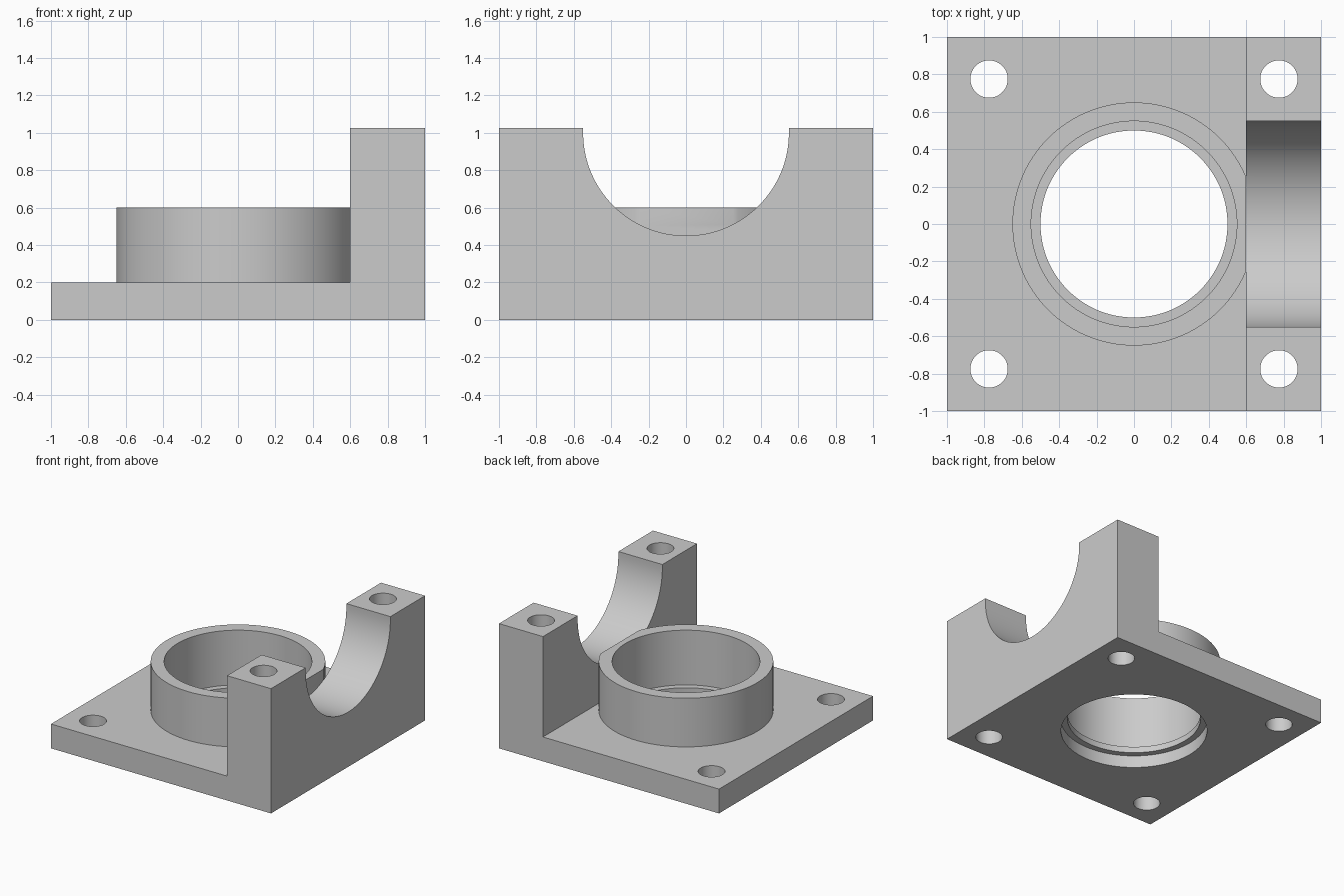
import bpy, bmesh, math
from mathutils import Matrix

cube = bpy.data.objects.get("Cube")
if cube:
    bpy.data.objects.remove(cube, do_unlink=True)

HOLE = 0.775          # bolt hole offset from centre
HEIGHT = 1.025        # overall height
BLOCK_X = 0.6         # inner face of the saddle block

grey = bpy.data.materials.new("plain grey")
grey.use_nodes = True
colour = (0.6, 0.6, 0.6, 1)
grey.diffuse_color = colour
grey.node_tree.nodes["Principled BSDF"].inputs["Base Color"].default_value = colour


def add_object(name, bm):
    bmesh.ops.recalc_face_normals(bm, faces=bm.faces)
    mesh = bpy.data.meshes.new(name)
    bm.to_mesh(mesh)
    bm.free()
    mesh.materials.append(grey)
    obj = bpy.data.objects.new(name, mesh)
    bpy.context.collection.objects.link(obj)
    return obj


def prism(name, points, offset):
    """Extrude a closed outline along the offset vector."""
    bm = bmesh.new()
    face = bm.faces.new([bm.verts.new(p) for p in points])
    out = bmesh.ops.extrude_face_region(bm, geom=[face], use_keep_orig=True)
    verts = [v for v in out["geom"] if isinstance(v, bmesh.types.BMVert)]
    bmesh.ops.translate(bm, verts=verts, vec=offset)
    return add_object(name, bm)


def cylinder(name, radius, bottom, top, x=0, y=0, sides=128):
    bm = bmesh.new()
    bmesh.ops.create_cone(bm, cap_ends=True, segments=sides, radius1=radius,
                          radius2=radius, depth=top - bottom,
                          matrix=Matrix.Translation((x, y, (top + bottom) / 2)))
    return add_object(name, bm)


def combine(body, tool, operation):
    tool.hide_render = True
    mod = body.modifiers.new(operation.lower(), "BOOLEAN")
    mod.operation = operation
    mod.solver = "EXACT"
    mod.object = tool
    bpy.context.view_layer.objects.active = body
    bpy.ops.object.modifier_apply(modifier=mod.name)
    bpy.data.objects.remove(tool, do_unlink=True)


# Base plate and upright block as one L-shaped section
section = [(-1, 0), (1, 0), (1, HEIGHT), (BLOCK_X, HEIGHT), (BLOCK_X, 0.2), (-1, 0.2)]
body = prism("bearing_bracket", [(x, -1, z) for x, z in section], (0, 2, 0))

# Raised collar around the bore
combine(body, cylinder("collar", 0.65, 0.1, 0.6), "UNION")

# Round saddle through the block, which also trims the collar flat
saddle = [(BLOCK_X, 0.55, 1.2)]
for i in range(65):
    a = math.pi * i / 64
    saddle.append((BLOCK_X, 0.55 * math.cos(a), 1 - 0.55 * math.sin(a)))
saddle.append((BLOCK_X, -0.55, 1.2))
combine(body, prism("saddle_cutter", saddle, (0.6, 0, 0)), "DIFFERENCE")

# Stepped bore, leaving a thin retaining lip near the bottom
combine(body, cylinder("bore_cutter", 0.5, -0.2, 0.8), "DIFFERENCE")
combine(body, cylinder("upper_seat_cutter", 0.55, 0.15, 0.8), "DIFFERENCE")
combine(body, cylinder("lower_seat_cutter", 0.55, -0.2, 0.1), "DIFFERENCE")

# Four bolt holes
for sx in (-1, 1):
    for sy in (-1, 1):
        hole = cylinder("bolt_hole_cutter", 0.1, -0.2, 1.2, sx * HOLE, sy * HOLE, 48)
        combine(body, hole, "DIFFERENCE")

# Smooth the round walls and keep the machined edges crisp
bpy.ops.object.select_all(action="DESELECT")
body.select_set(True)
bpy.context.view_layer.objects.active = body
bpy.ops.object.shade_smooth_by_angle(angle=math.radians(30))
